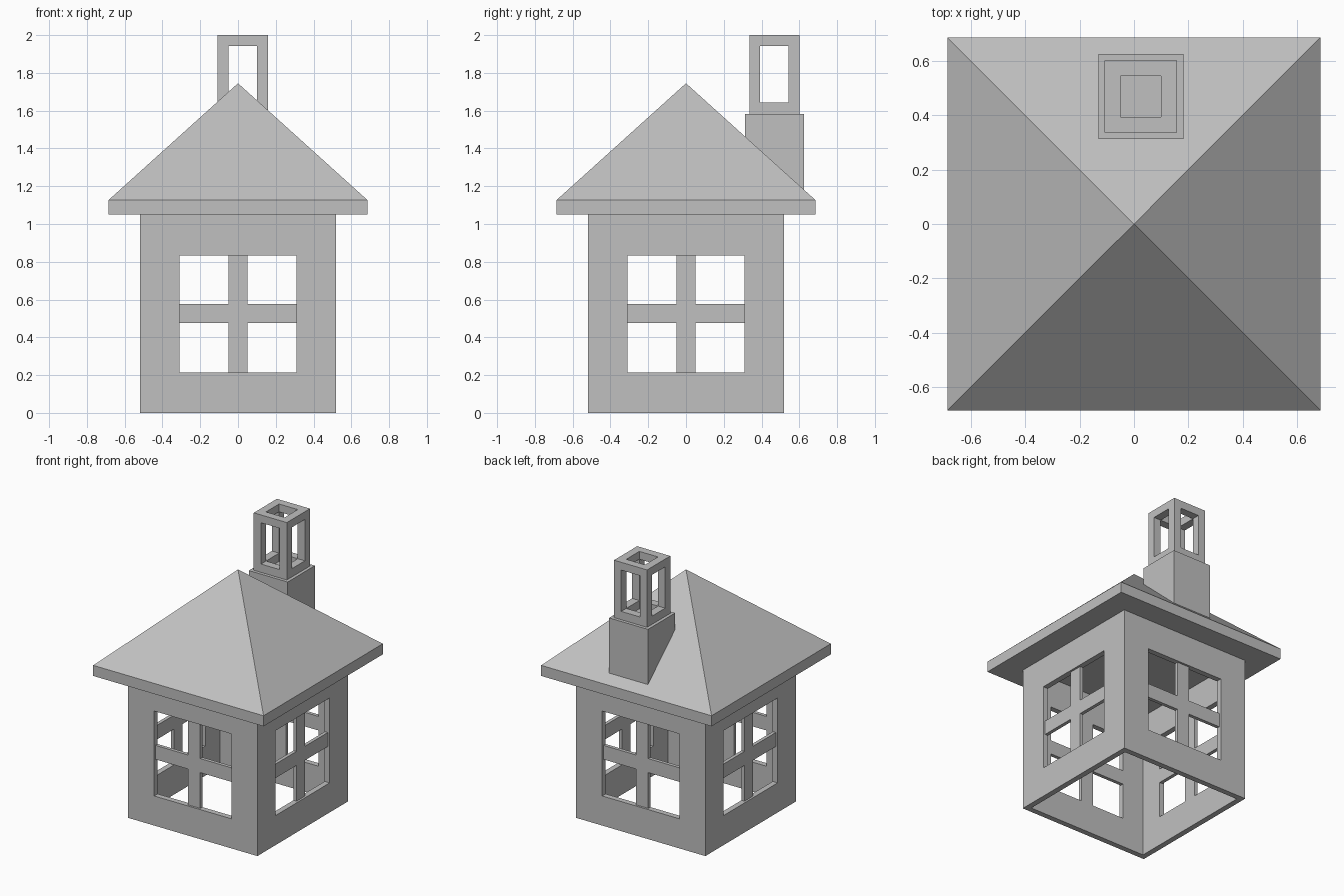
import bpy
import bmesh
from math import radians
from mathutils import Matrix, Vector

if "Cube" in bpy.data.objects:
    bpy.data.objects.remove(bpy.data.objects["Cube"], do_unlink=True)

grey = bpy.data.materials.new("plain grey")
grey.use_nodes = True
grey.diffuse_color = (0.53, 0.53, 0.53, 1)
grey.node_tree.nodes["Principled BSDF"].inputs["Base Color"].default_value = grey.diffuse_color


def make_object(name, bm):
    """Turn a bmesh into a flat-shaded grey object."""
    bmesh.ops.recalc_face_normals(bm, faces=bm.faces)
    mesh = bpy.data.meshes.new(name)
    bm.to_mesh(mesh)
    bm.free()
    mesh.materials.append(grey)
    obj = bpy.data.objects.new(name, mesh)
    bpy.context.collection.objects.link(obj)
    return obj


def box_mesh(low, high):
    low, high = Vector(low), Vector(high)
    bm = bmesh.new()
    bmesh.ops.create_cube(bm, size=1)
    bmesh.ops.scale(bm, vec=high - low, verts=bm.verts)
    bmesh.ops.translate(bm, vec=(low + high) / 2, verts=bm.verts)
    return bm


def box(name, low, high):
    return make_object(name, box_mesh(low, high))


def cut(target, low, high):
    """Cut a box-shaped hole and discard the cutter."""
    cutter = box("cutter", low, high)
    cutter.hide_render = True
    mod = target.modifiers.new("opening", "BOOLEAN")
    mod.operation = "DIFFERENCE"
    mod.solver = "EXACT"
    mod.object = cutter
    bpy.context.view_layer.objects.active = target
    bpy.ops.object.modifier_apply(modifier=mod.name)
    bpy.data.objects.remove(cutter, do_unlink=True)


# House walls: an open-bottomed tube with a square window on each side
half, thick, top = 0.52, 0.04, 1.05
win, sill, head = 0.31, 0.215, 0.832
inner = half - thick
walls = box("house_walls", (-half, -half, 0), (half, half, top))
cut(walls, (-inner, -inner, -1), (inner, inner, 2))
cut(walls, (-win, -1, sill), (win, 1, head))
cut(walls, (-1, -win, sill), (1, win, head))

# Cross-shaped window bars, set back slightly in each opening
bar, low, high = 0.05, 0.475, 0.577
outline = [(-bar, sill), (bar, sill), (bar, low), (win, low), (win, high), (bar, high),
           (bar, head), (-bar, head), (-bar, high), (-win, high), (-win, low), (-bar, low)]
for i, side in enumerate(("front", "left", "back", "right")):
    bm = bmesh.new()
    face = bm.faces.new([bm.verts.new((x, -half + 0.015, z)) for x, z in outline])
    ext = bmesh.ops.extrude_face_region(bm, geom=[face])
    moved = [v for v in ext["geom"] if isinstance(v, bmesh.types.BMVert)]
    bmesh.ops.translate(bm, vec=(0, thick - 0.015, 0), verts=moved)
    bmesh.ops.rotate(bm, matrix=Matrix.Rotation(radians(90 * i), 3, "Z"), verts=bm.verts)
    make_object(side + "_window_bars", bm)

# Pyramid roof: an eave slab whose top face is raised to a point
eave, peak = 0.685, 1.745
bm = box_mesh((-eave, -eave, top), (eave, eave, 1.127))
bm.normal_update()
lid = max(bm.faces, key=lambda f: f.normal.z)
tip = bmesh.ops.poke(bm, faces=[lid])["verts"][0]
tip.co.z = peak
make_object("roof", bm)

# Chimney: solid base rising out of the rear slope, open lantern frame on top
cx, cy = 0.025, 0.468
ledge = 1.583
box("chimney_base", (cx - 0.156, cy - 0.156, 1.1), (cx + 0.156, cy + 0.156, ledge))
r, h = 0.133, 0.075
frame = box("chimney_frame", (cx - r, cy - r, ledge), (cx + r, cy + r, 2))
cut(frame, (cx - h, cy - h, 1), (cx + h, cy + h, 3))
cut(frame, (cx - h, cy - 1, 1.643), (cx + h, cy + 1, 1.943))
cut(frame, (cx - 1, cy - h, 1.643), (cx + 1, cy + h, 1.943))
